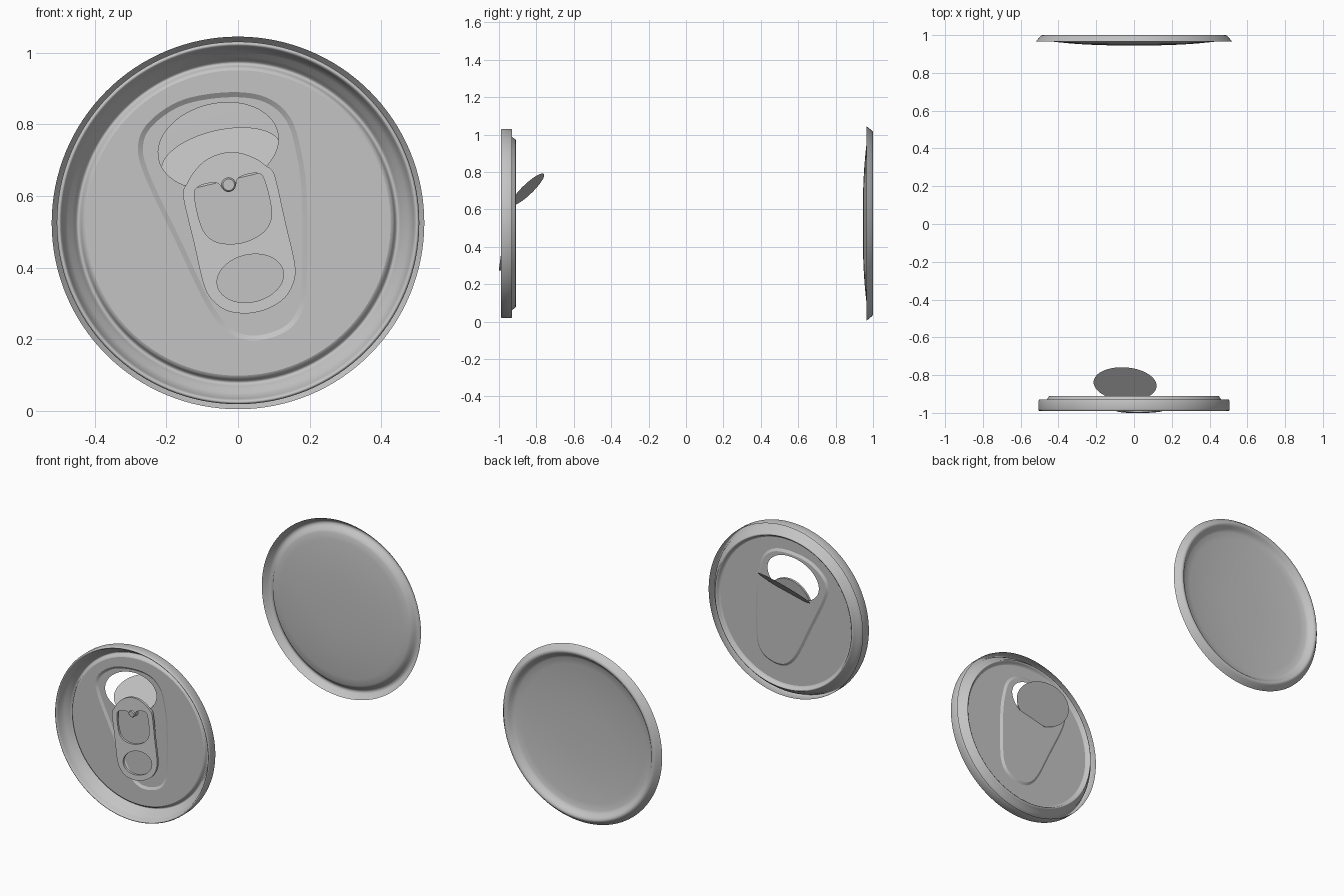
import bpy, bmesh, math

if "Cube" in bpy.data.objects:
    bpy.data.objects.remove(bpy.data.objects["Cube"])

CZ = 0.525                      # height of the common axis
SEG = 128
TILT = math.radians(13)
metal = bpy.data.materials.new("brushed_grey")
metal.diffuse_color = (0.55, 0.55, 0.55, 1)
metal.use_nodes = True
metal.node_tree.nodes["Principled BSDF"].inputs["Base Color"].default_value = metal.diffuse_color


def finish(bm, name):
    """Turn the mesh into an object with consistent normals."""
    bmesh.ops.recalc_face_normals(bm, faces=bm.faces)
    me = bpy.data.meshes.new(name)
    bm.to_mesh(me)
    bm.free()
    me.materials.append(metal)
    ob = bpy.data.objects.new(name, me)
    bpy.context.collection.objects.link(ob)
    return ob


def circle(r, n=SEG, cx=0.0, cz=CZ):
    return [(cx + r * math.cos(2 * math.pi * i / n), cz + r * math.sin(2 * math.pi * i / n))
            for i in range(n)]


def ring(bm, pts, y):
    return [bm.verts.new((x, y(x, z) if callable(y) else y, z)) for x, z in pts]


def loop_edges(bm, vs):
    out = []
    for a, b in zip(vs, vs[1:] + vs[:1]):
        e = bm.edges.get((a, b))
        out.append(e if e else bm.edges.new((a, b)))
    return out


def bridge(bm, a, b):
    n = len(a)
    for i in range(n):
        bm.faces.new((a[i], a[(i + 1) % n], b[(i + 1) % n], b[i])).smooth = True


def fill(bm, *loops):
    """Flat fill between an outer loop and its holes."""
    edges = [e for vs in loops for e in loop_edges(bm, vs)]
    res = bmesh.ops.triangle_fill(bm, edges=edges, use_beauty=True, normal=(0, -1, 0))
    faces = [g for g in res["geom"] if isinstance(g, bmesh.types.BMFace)]
    for f in faces:
        f.smooth = False
    return faces


def lathe(bm, profile):
    rings = [ring(bm, circle(r), y) for r, y in profile]
    for a, b in zip(rings, rings[1:]):
        bridge(bm, a, b)
    return rings[-1]


def spline(p, steps=6):
    """Closed smooth curve through a few points."""
    out, n = [], len(p)
    for i in range(n):
        a, b, c, d = (p[(i + k) % n] for k in (-1, 0, 1, 2))
        for s in range(steps):
            t = s / steps
            out.append(tuple(0.5 * (2 * b[k] + (c[k] - a[k]) * t
                       + (2 * a[k] - 5 * b[k] + 4 * c[k] - d[k]) * t * t
                       + (3 * b[k] - a[k] - 3 * c[k] + d[k]) * t ** 3) for k in (0, 1)))
    return out


def inset(p, d):
    """Offset a counter-clockwise outline inwards."""
    out, n = [], len(p)
    for i in range(n):
        (ax, az), (bx, bz) = p[i - 1], p[(i + 1) % n]
        tx, tz = bx - ax, bz - az
        l = math.hypot(tx, tz)
        out.append((p[i][0] - tz / l * d, p[i][1] + tx / l * d))
    return out


def tilted(u, v, cx, cz):
    c, s = math.cos(TILT), math.sin(TILT)
    return (cx + u * c - v * s, cz + u * s + v * c)


def mirrored(half):
    return half + [(-u, v) for u, v in half[-2:0:-1]]


# Pour opening: tilted ellipse cut by a straight hinge
HINGE = -0.10
hole_uv = []
for i in range(64):
    a = 2 * math.pi * i / 64
    hole_uv.append((0.17 * math.cos(a), max(HINGE, 0.118 * math.sin(a))))
HOLE_C = (-0.055, 0.74)

# Lid: rolled rim, sloped wall, groove, panel with recessed teardrop and opening
PANEL_Y, RECESS_Y = -0.931, -0.922
bm = bmesh.new()
panel_edge = lathe(bm, [
    (0.503, -0.93), (0.506, -0.94), (0.506, -0.98), (0.504, -0.987), (0.500, -0.99),
    (0.495, -0.987), (0.491, -0.975), (0.485, -0.957), (0.475, -0.942), (0.463, -0.931),
    (0.455, -0.919), (0.450, -0.912), (0.446, -0.910), (0.441, -0.913),
    (0.437, -0.921), (0.433, -0.928), (0.426, PANEL_Y)])
tear = spline([(-0.02, 0.89), (-0.15, 0.87), (-0.24, 0.815), (-0.278, 0.75), (-0.262, 0.66),
               (-0.17, 0.465), (-0.085, 0.29), (-0.02, 0.215), (0.05, 0.197), (0.13, 0.22),
               (0.175, 0.27), (0.192, 0.36), (0.192, 0.6), (0.175, 0.73), (0.145, 0.82),
               (0.08, 0.875)])
tear_top = ring(bm, tear, PANEL_Y)
tear_low = ring(bm, inset(tear, 0.014), RECESS_Y)
bridge(bm, tear_top, tear_low)
fill(bm, panel_edge, tear_top)
opening = ring(bm, [tilted(u, v, *HOLE_C) for u, v in hole_uv], RECESS_Y)
fill(bm, tear_low, opening)
finish(bm, "lid")

# Flap: the cut-out piece swung inwards about its hinge
bm = bmesh.new()
vs = []
for u, v in hole_uv:
    w = v - HINGE
    x, z = tilted(u, HINGE + w * 0.66, *HOLE_C)
    vs.append(bm.verts.new((x, RECESS_Y + w * 0.75, z)))
bm.faces.new(vs)
finish(bm, "opening_flap")

# Pull tab: leaning plate with a finger hole and an oval hole
TAB_C = (0.005, 0.497)


def tab_y(x, z):
    return -1.0 + (z - 0.28) * 0.135


outline = spline(mirrored([(0, 0.228), (0.05, 0.218), (0.09, 0.192), (0.112, 0.168),
                           (0.128, 0.148), (0.132, 0.11), (0.131, 0), (0.131, -0.11),
                           (0.12, -0.16), (0.088, -0.2), (0.045, -0.22), (0, -0.226)]))
finger = spline(mirrored([(0, 0.12), (0.018, 0.13), (0.03, 0.15), (0.06, 0.155),
                          (0.088, 0.15), (0.1, 0.13), (0.102, 0.06), (0.092, 0.015),
                          (0.06, -0.015), (0, -0.028)]))
oval = [(0.094 * math.cos(i * math.pi / 24), -0.13 + 0.066 * math.sin(i * math.pi / 24))
        for i in range(48)]
bm = bmesh.new()
front, back = [], []
for shape in (outline, finger, oval):
    pts = [tilted(u, v, *TAB_C) for u, v in shape]
    front.append(ring(bm, pts, tab_y))
    back.append(ring(bm, pts, lambda x, z: tab_y(x, z) + 0.014))
    bridge(bm, front[-1], back[-1])
fill(bm, *front)
fill(bm, *back)
finish(bm, "pull_tab")

# Rivet holding the tab to the panel
bm = bmesh.new()
rx, rz = tilted(0, 0.138, *TAB_C)
rings = [ring(bm, circle(r, 24, rx, rz), y)
         for r, y in ((0.02, RECESS_Y), (0.02, -0.953), (0.016, -0.957))]
for a, b in zip(rings, rings[1:]):
    bridge(bm, a, b)
bm.faces.new(rings[-1])
finish(bm, "rivet")

# Base: flared ring with a dome pushed inwards
bm = bmesh.new()
dome = [(r, 0.945 + 0.022 * (r / 0.44) ** 2.6)
        for r in (0.44, 0.40, 0.35, 0.3, 0.24, 0.18, 0.12, 0.06, 0.02)]
last = lathe(bm, [(0.52, 0.965), (0.508, 0.980), (0.496, 0.994), (0.490, 0.999), (0.483, 1.0),
                  (0.475, 0.998), (0.467, 0.990), (0.459, 0.980), (0.450, 0.972)] + dome)
bm.faces.new(last).smooth = True
finish(bm, "base")
